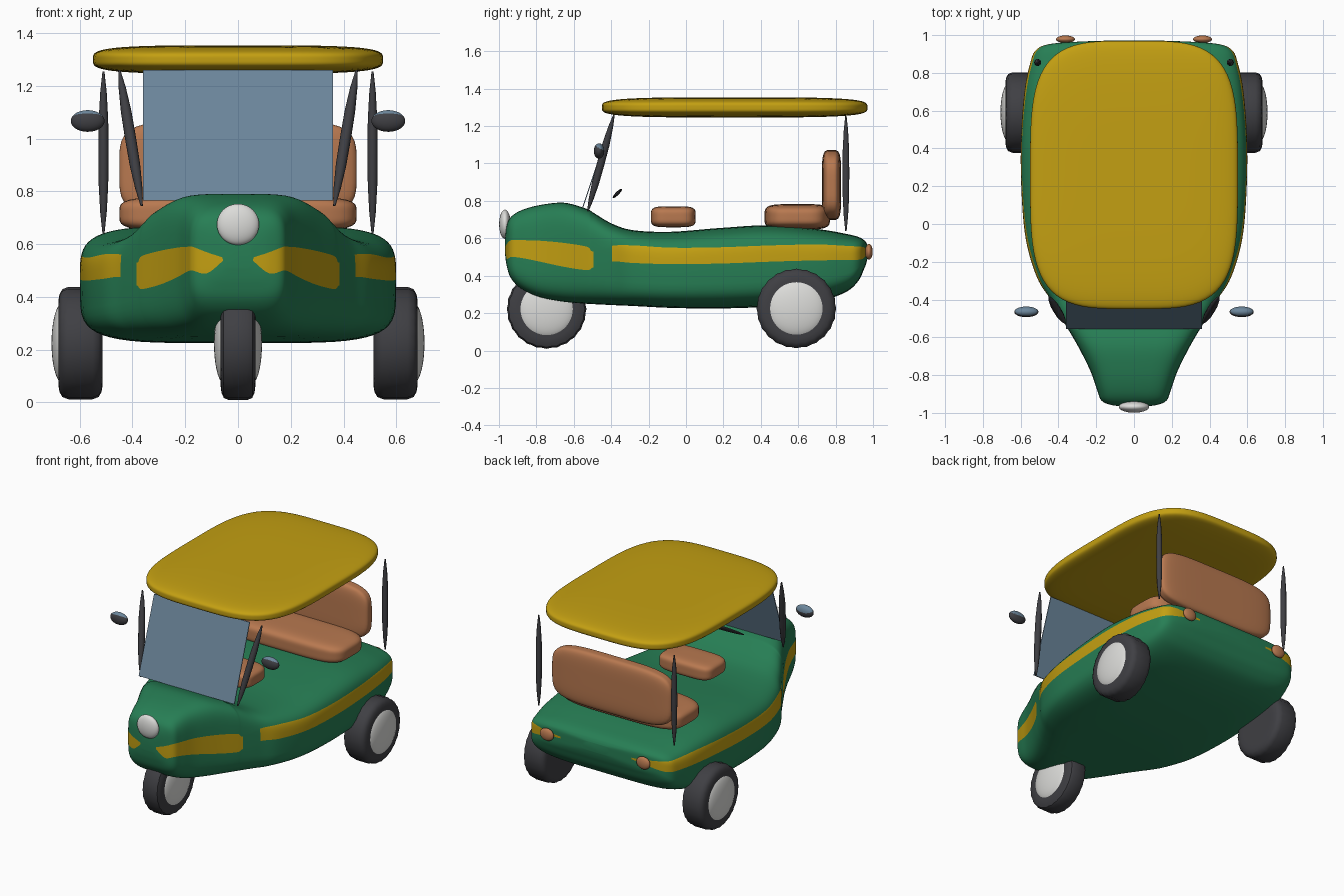
import bpy, bmesh
from math import sin, cos, pi, asin, copysign
from mathutils import Vector, Matrix

cube = bpy.data.objects.get("Cube")
if cube:
    bpy.data.objects.remove(cube, do_unlink=True)


def material(name, r, g, b):
    m = bpy.data.materials.new(name)
    m.use_nodes = True
    m.diffuse_color = (r, g, b, 1)
    node = next(n for n in m.node_tree.nodes if n.type == 'BSDF_PRINCIPLED')
    node.inputs["Base Color"].default_value = (r, g, b, 1)
    node.inputs["Roughness"].default_value = 0.6
    return m


GREEN = material("body green", 0.02, 0.21, 0.09)
YELLOW = material("roof yellow", 0.55, 0.35, 0.006)
BROWN = material("seat brown", 0.48, 0.19, 0.08)
DARK = material("dark grey", 0.05, 0.05, 0.057)
GLASS = material("glass blue", 0.15, 0.24, 0.33)
WHITE = material("off white", 0.72, 0.72, 0.7)


def finish(name, bm, *mats, angle=40):
    bmesh.ops.recalc_face_normals(bm, faces=bm.faces)
    mesh = bpy.data.meshes.new(name)
    bm.to_mesh(mesh)
    bm.free()
    for m in mats:
        mesh.materials.append(m)
    ob = bpy.data.objects.new(name, mesh)
    bpy.context.collection.objects.link(ob)
    bpy.ops.object.select_all(action='DESELECT')
    ob.select_set(True)
    bpy.context.view_layer.objects.active = ob
    bpy.ops.object.shade_smooth_by_angle(angle=angle * pi / 180)
    return ob


def loft(bm, rings):
    """Skin closed rings of points and cap both ends; returns rows of faces."""
    vs = [[bm.verts.new(p) for p in ring] for ring in rings]
    rows = []
    for a, b in zip(vs, vs[1:]):
        n = len(a)
        rows.append([bm.faces.new((a[i], a[(i + 1) % n], b[(i + 1) % n], b[i]))
                     for i in range(n)])
    bm.faces.new(vs[0])
    bm.faces.new(vs[-1])
    return rows


def pillow(name, centre, half, n, *mats, rule=None, cuts=13, tilt=0):
    """Superellipsoid: n = 2 is an ellipsoid, higher n is boxier."""
    bm = bmesh.new()
    bmesh.ops.create_cube(bm, size=2)
    bmesh.ops.subdivide_edges(bm, edges=bm.edges[:], cuts=cuts, use_grid_fill=True)
    turn = Matrix.Rotation(tilt, 3, 'X')
    for v in bm.verts:
        v.co /= sum(abs(c) ** n for c in v.co) ** (1 / n)
    if rule:
        for f in bm.faces:
            f.material_index = int(rule(f.calc_center_median()))
    for v in bm.verts:
        v.co = turn @ Vector(c * h for c, h in zip(v.co, half)) + Vector(centre)
    return finish(name, bm, *mats)


def spindle(name, a, b, r, sides=10):
    a, b = Vector(a), Vector(b)
    turn = (b - a).to_track_quat('Z', 'Y')
    bm = bmesh.new()
    shape = ((0, 0.2), (0.13, 0.65), (0.3, 0.95), (0.5, 1), (0.7, 0.95), (0.87, 0.65), (1, 0.2))
    loft(bm, [[a.lerp(b, t) + turn @ Vector((cos(2 * pi * i / sides), sin(2 * pi * i / sides), 0)) * r * k
               for i in range(sides)] for t, k in shape])
    return finish(name, bm, DARK)


def tyre(name, x, y, z, half, r=0.215, segs=48):
    bm = bmesh.new()
    side = ((1, 0.6), (1, 0.74), (0.95, 0.86), (0.82, 0.95), (0.55, 0.99))
    shape = [(-s, k) for s, k in side] + [(s, k) for s, k in reversed(side)]
    rings = []
    for s, k in shape:
        ring = []
        for i in range(segs):
            # shallow tread ripple
            rad = r * k * (1 - (0.02 if i % 2 and k > 0.8 else 0))
            ring.append((x + s * half, y + rad * cos(2 * pi * i / segs), z + rad * sin(2 * pi * i / segs)))
        rings.append(ring)
    loft(bm, rings)
    return finish(name, bm, DARK)


# Body sections: y, half width, bottom, top, stripe bottom, stripe top
KEYS = [
    (-0.967, 0.05, 0.51, 0.6, 0.543, 0.547),
    (-0.958, 0.12, 0.45, 0.67, 0.49, 0.57),
    (-0.935, 0.172, 0.385, 0.715, 0.5, 0.59),
    (-0.88, 0.195, 0.33, 0.75, 0.495, 0.59),
    (-0.78, 0.23, 0.285, 0.778, 0.475, 0.587),
    (-0.65, 0.295, 0.26, 0.79, 0.447, 0.575),
    (-0.53, 0.365, 0.25, 0.757, 0.43, 0.555),
    (-0.495, 0.385, 0.248, 0.737, 0.445, 0.53),
    (-0.395, 0.445, 0.243, 0.678, 0.475, 0.56),
    (-0.28, 0.515, 0.238, 0.643, 0.468, 0.562),
    (-0.08, 0.573, 0.228, 0.635, 0.462, 0.55),
    (0.18, 0.596, 0.225, 0.655, 0.465, 0.552),
    (0.45, 0.598, 0.235, 0.67, 0.475, 0.562),
    (0.7, 0.58, 0.262, 0.65, 0.482, 0.567),
    (0.85, 0.55, 0.31, 0.625, 0.483, 0.56),
    (0.92, 0.52, 0.37, 0.608, 0.485, 0.556),
    (0.952, 0.45, 0.435, 0.59, 0.495, 0.552),
    (0.965, 0.3, 0.47, 0.575, 0.52, 0.535),
    (0.972, 0.1, 0.5, 0.56, 0.527, 0.53),
]
POWER = 4.6
STEPS, LOW, MID, HIGH = 6, 14, 5, 14


def spline(p, t):
    a, b, c, d = p
    return [0.5 * (2 * q + (r - o) * t + (2 * o - 5 * q + 4 * r - s) * t * t
                   + (3 * q - o - 3 * r + s) * t ** 3) for o, q, r, s in zip(a, b, c, d)]


def section(y, w, zb, zt, lo, hi):
    c, h = (zb + zt) / 2, (zt - zb) / 2

    def angle_at(z):
        u = max(-0.98, min(0.98, (z - c) / h))
        return copysign(asin(abs(u) ** (POWER / 2)), u)

    stops = [-pi / 2, angle_at(lo), angle_at(hi), pi / 2]
    angles = []
    for a, b, n in zip(stops, stops[1:], (LOW, MID, HIGH)):
        angles += [a + (b - a) * i / n for i in range(n)]
    angles.append(pi / 2)
    half = [(w * max(0, cos(a)) ** (2 / POWER), y, c + copysign(h * abs(sin(a)) ** (2 / POWER), a))
            for a in angles]
    half[0], half[-1] = (0, y, zb), (0, y, zt)
    return half + [(-p[0], p[1], p[2]) for p in half[-2:0:-1]]


padded = [KEYS[0]] + KEYS + [KEYS[-1]]
rings = [section(*spline(padded[k:k + 4], s / STEPS))
         for k in range(len(KEYS) - 1) for s in range(STEPS)]
rings.append(section(*KEYS[-1]))
bm = bmesh.new()
rows = loft(bm, rings)
total = 2 * (LOW + MID + HIGH)
for row in rows:
    y = row[0].calc_center_median().y
    if y < -0.966 or -0.495 < y < -0.395 or y > 0.966:
        continue
    for i, f in enumerate(row):
        if LOW <= min(i, total - 1 - i) < LOW + MID:
            f.material_index = 1
finish("body", bm, GREEN, YELLOW, angle=50)

# Roof and seats
pillow("roof", (0, 0.26, 1.3), (0.55, 0.71, 0.054), 3.8, YELLOW, cuts=23)
pillow("driver_seat", (0, -0.068, 0.715), (0.2, 0.12, 0.056), 4.5, BROWN)
pillow("bench_seat", (0, 0.595, 0.715), (0.45, 0.175, 0.068), 4.5, BROWN)
pillow("bench_backrest", (0, 0.778, 0.885), (0.45, 0.052, 0.187), 4.5, BROWN)

# Windscreen, a thin slanted plate
bm = bmesh.new()
loft(bm, [[(x, -0.565 + d, 0.765), (x, -0.4 + d, 1.26), (x, -0.394 + d, 1.26), (x, -0.559 + d, 0.765)]
          for x in (-0.36, 0.36) for d in (0.01,)])
finish("windscreen", bm, GLASS)

# Handlebar and headlight
pillow("handlebar", (0, -0.367, 0.84), (0.18, 0.034, 0.009), 2, DARK, tilt=pi / 4)
pillow("headlight", (0, -0.968, 0.675), (0.08, 0.031, 0.078), 2, WHITE)

# Front wheel
tyre("front_tyre", 0, -0.745, 0.222, 0.066)

# Mirrored parts
for label, s in (("left", 1), ("right", -1)):
    pillow(label + "_front_hub", (s * 0.05, -0.745, 0.222), (0.041, 0.152, 0.152), 2, WHITE)
    tyre(label + "_rear_tyre", s * 0.597, 0.59, 0.225, 0.084)
    pillow(label + "_rear_hub", (s * 0.662, 0.59, 0.225), (0.045, 0.155, 0.155), 2, WHITE)
    spindle(label + "_front_post", (s * 0.365, -0.525, 0.745), (s * 0.45, -0.385, 1.26), 0.021)
    spindle(label + "_rear_post", (s * 0.51, 0.855, 0.64), (s * 0.51, 0.855, 1.255), 0.019)
    pillow(label + "_mirror", (s * 0.57, -0.465, 1.067), (0.064, 0.028, 0.041), 2, DARK, GLASS,
           rule=lambda p: p.z + 0.4 * p.y > 0.4)
    pillow(label + "_tail_lamp", (s * 0.363, 0.978, 0.528), (0.05, 0.02, 0.042), 2, BROWN)
